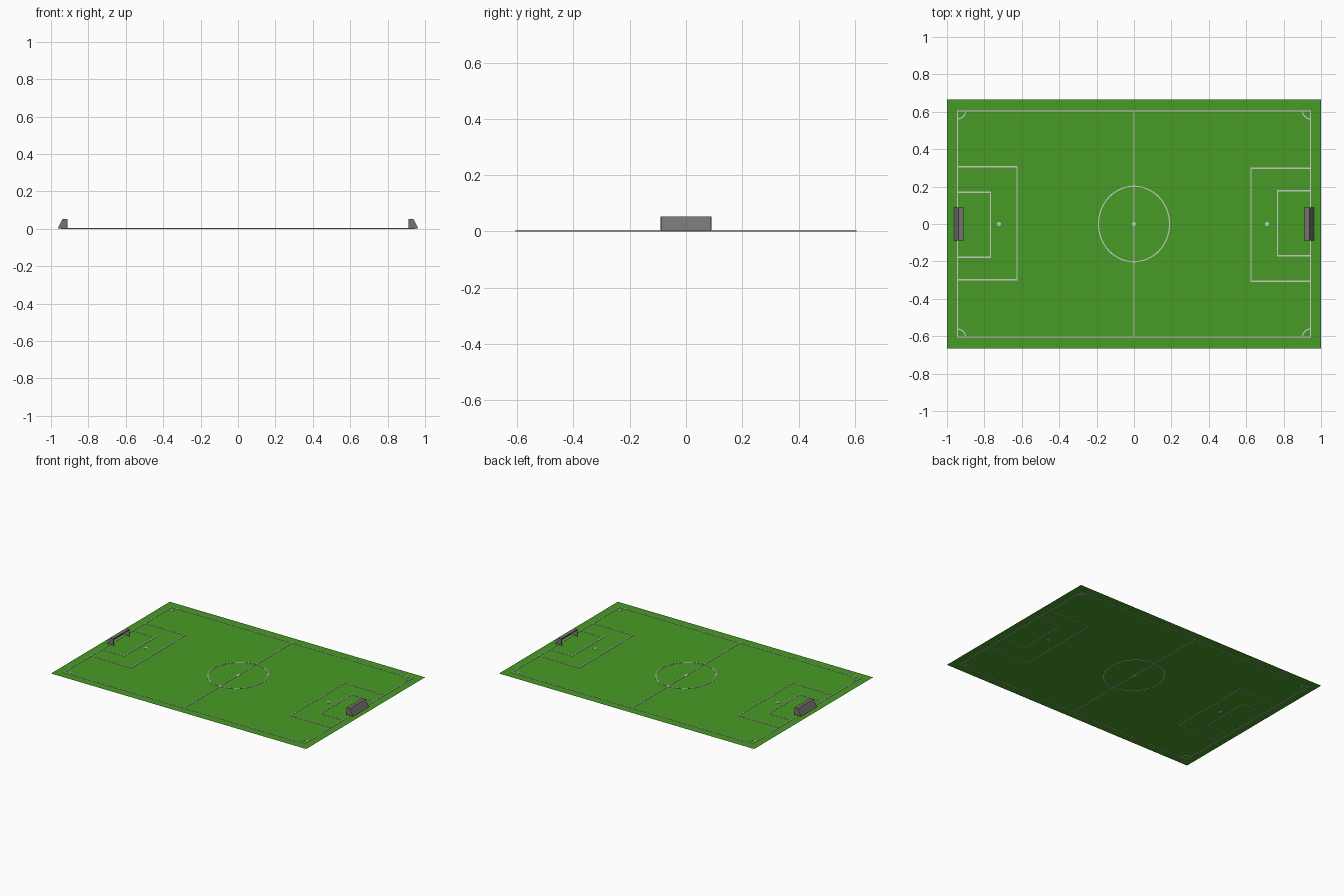
import bpy, bmesh, math
from mathutils import Vector

if "Cube" in bpy.data.objects:
    bpy.data.objects.remove(bpy.data.objects["Cube"])


def material(name, color):
    m = bpy.data.materials.new(name)
    m.diffuse_color = (*color, 1)
    m.use_nodes = True
    m.node_tree.nodes["Principled BSDF"].inputs["Base Color"].default_value = m.diffuse_color
    return m


GREEN = material("grass", (0.065, 0.33, 0.02))
WHITE = material("chalk", (0.6, 0.6, 0.6))
NET = material("net_grey", (0.18, 0.175, 0.165))
FRAME = material("frame_grey", (0.12, 0.12, 0.12))
LINE_W, LINE_H = 0.006, 0.004


def finish(name, bm, mat):
    mesh = bpy.data.meshes.new(name)
    bm.to_mesh(mesh)
    bm.free()
    mesh.materials.append(mat)
    obj = bpy.data.objects.new(name, mesh)
    bpy.context.collection.objects.link(obj)
    return obj


def stroke(name, pts, closed=False):
    """Thin painted ribbon with mitred corners along a flat path."""
    bm = bmesh.new()
    p = [Vector(q) for q in pts]
    n = len(p)
    rings = []
    for i in range(n):
        a = (p[i] - p[i - 1]).normalized() if i or closed else None
        b = (p[(i + 1) % n] - p[i]).normalized() if i < n - 1 or closed else None
        a, b = a or b, b or a
        na, nb = Vector((-a.y, a.x)), Vector((-b.y, b.x))
        m = (na + nb).normalized()
        off = m * (LINE_W / 2 / m.dot(na))
        l, r = p[i] + off, p[i] - off
        rings.append([bm.verts.new((q.x, q.y, z)) for q, z in
                      ((l, 0), (r, 0), (r, LINE_H), (l, LINE_H))])
    for i in range(n if closed else n - 1):
        A, B = rings[i], rings[(i + 1) % n]
        for k in range(4):
            j = (k + 1) % 4
            bm.faces.new((A[k], A[j], B[j], B[k]))
    if not closed:
        bm.faces.new(rings[0])
        bm.faces.new(rings[-1][::-1])
    bmesh.ops.recalc_face_normals(bm, faces=bm.faces)
    return finish(name, bm, WHITE)


def arc(cx, cy, rx, ry, a0, a1, n):
    return [(cx + rx * math.cos(math.radians(a0 + (a1 - a0) * i / n)),
             cy + ry * math.sin(math.radians(a0 + (a1 - a0) * i / n)))
            for i in range(n + 1)]


def spot(name, x):
    bm = bmesh.new()
    bmesh.ops.create_cone(bm, cap_ends=True, segments=24, radius1=0.011,
                          radius2=0.011, depth=LINE_H)
    bmesh.ops.translate(bm, verts=bm.verts, vec=(x, 0, LINE_H / 2))
    finish(name, bm, WHITE)


# grass sheet
bm = bmesh.new()
bmesh.ops.create_grid(bm, x_segments=1, y_segments=1, size=1)
bmesh.ops.scale(bm, verts=bm.verts, vec=(1, 0.665, 1))
bmesh.ops.translate(bm, verts=bm.verts, vec=(0, 0, LINE_H / 2))
finish("grass", bm, GREEN)

# boundary, halfway line, centre circle and corner arcs
X, Y = 0.943, 0.604
stroke("boundary_line", [(-X, -Y), (X, -Y), (X, Y), (-X, Y)], True)
stroke("halfway_line", [(0, -Y), (0, Y)])
stroke("centre_circle", arc(0, 0, 0.19, 0.202, 0, 360, 64)[:-1], True)
spot("centre_spot", 0)
for i, (sx, sy) in enumerate(((1, 1), (-1, 1), (-1, -1), (1, -1))):
    stroke("corner_arc", arc(sx * X, sy * Y, 0.042, 0.042,
                             180 + 90 * i, 270 + 90 * i, 12))


def goal(s):
    """Sloped net shell with an open mouth, plus a frame around the mouth."""
    y0, y1, h = -0.088, 0.088, 0.052
    profile = [(0.914, 0.002), (0.963, 0.002), (0.939, h), (0.914, h)]
    bm = bmesh.new()
    A, B = [[bm.verts.new((s * x, y, z)) for x, z in profile] for y in (y0, y1)]
    bm.faces.new(A)
    bm.faces.new(B[::-1])
    for k in (1, 2):
        bm.faces.new((A[k], B[k], B[k + 1], A[k + 1]))
    bmesh.ops.recalc_face_normals(bm, faces=bm.faces)
    finish("goal_net", bm, NET)

    t = 0.004
    xm = s * 0.914
    bars = [((xm, y0, h / 2), (t, t, h)), ((xm, y1, h / 2), (t, t, h)),
            ((xm, 0, h - t / 2), (t, y1 - y0 + t, t))]
    bm = bmesh.new()
    for loc, size in bars:
        v = bmesh.ops.create_cube(bm, size=1)["verts"]
        bmesh.ops.scale(bm, verts=v, vec=size)
        bmesh.ops.translate(bm, verts=v, vec=loc)
    finish("goal_frame", bm, FRAME)


# each end: the boxes are half-turn copies, so their small y offset flips
for s in (-1, 1):
    for name, x, w in (("penalty_box", 0.626, 0.302), ("goal_box", 0.767, 0.174)):
        dy = -s * 0.004 if name == "penalty_box" else s * 0.004
        if name == "penalty_box":
            dy = -s * 0.004
        stroke(name, [(s * X, w + dy), (s * x, w + dy),
                      (s * x, -w + dy), (s * X, -w + dy)])
    spot("penalty_spot", -0.722 if s < 0 else 0.711)
    goal(s)
